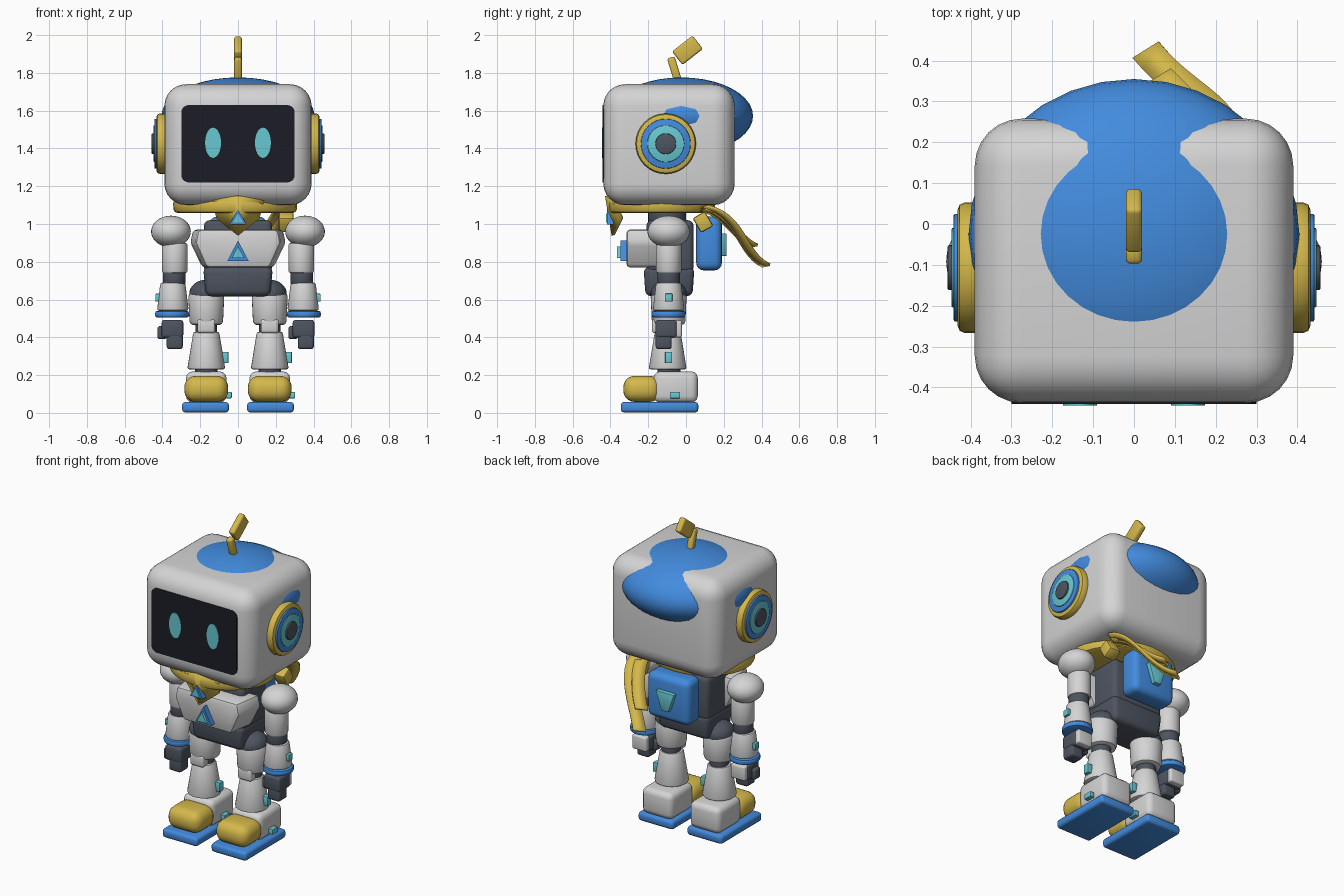
import bpy, bmesh, math
from mathutils import Matrix, Vector
from mathutils.geometry import interpolate_bezier

if "Cube" in bpy.data.objects:
    bpy.data.objects.remove(bpy.data.objects["Cube"], do_unlink=True)


def material(name, rgb):
    m = bpy.data.materials.new(name)
    m.use_nodes = True
    m.diffuse_color = (*rgb, 1)
    node = next(n for n in m.node_tree.nodes if n.type == 'BSDF_PRINCIPLED')
    node.inputs["Base Color"].default_value = (*rgb, 1)
    return m


WHITE = material("shell white", (.66, .66, .66))
BLUE = material("bright blue", (.055, .26, .73))
GOLD = material("scarf gold", (.66, .48, .07))
TEAL = material("glow teal", (.14, .58, .64))
GREY = material("joint grey", (.075, .088, .115))
BLACK = material("screen black", (.012, .012, .02))


def finish(name, bm, mat, bevel=0, segs=3, thick=0):
    """Bevel sharp edges, make the object and smooth it by angle."""
    bmesh.ops.recalc_face_normals(bm, faces=bm.faces)
    if bevel:
        sharp = [e for e in bm.edges if e.calc_face_angle(0) > .6]
        bmesh.ops.bevel(bm, geom=sharp, offset=bevel, segments=segs,
                        profile=.5, affect='EDGES', clamp_overlap=True)
    me = bpy.data.meshes.new(name)
    bm.to_mesh(me)
    bm.free()
    me.materials.append(mat)
    ob = bpy.data.objects.new(name, me)
    bpy.context.collection.objects.link(ob)
    bpy.ops.object.select_all(action='DESELECT')
    ob.select_set(True)
    bpy.context.view_layer.objects.active = ob
    bpy.ops.object.shade_smooth_by_angle(angle=math.radians(35))
    if thick:
        mod = ob.modifiers.new("thickness", 'SOLIDIFY')
        mod.thickness = thick
        mod.offset = 0
    return ob


def box(name, mat, centre, size, bevel=.015, segs=3, tilt=0, foot=1):
    """Box; tilt turns it about x, foot scales its lower end."""
    bm = bmesh.new()
    bmesh.ops.create_cube(bm, size=1)
    for v in bm.verts:
        k = foot if v.co.z < 0 else 1
        v.co = Vector((v.co.x * size[0] * k, v.co.y * size[1] * k, v.co.z * size[2]))
    bm.transform(Matrix.Translation(centre) @ Matrix.Rotation(math.radians(tilt), 4, 'X'))
    return finish(name, bm, mat, bevel, segs)


def cyl(name, mat, centre, r_low, r_top, height, bevel=.012, side=0, stretch=1):
    """Upright cone or cylinder; side = +-1 lays it along x."""
    bm = bmesh.new()
    bmesh.ops.create_cone(bm, cap_ends=True, segments=32, radius1=r_low,
                          radius2=r_top, depth=height)
    bm.transform(Matrix.Translation(centre) @ Matrix.Rotation(side * math.pi / 2, 4, 'Y')
                 @ Matrix.Diagonal((stretch, 1, 1, 1)))
    return finish(name, bm, mat, bevel, 2)


def ball(name, mat, centre, radii):
    bm = bmesh.new()
    bmesh.ops.create_uvsphere(bm, u_segments=32, v_segments=20, radius=1)
    bm.transform(Matrix.Translation(centre) @ Matrix.Diagonal((*radii, 1)))
    return finish(name, bm, mat)


def prism(name, mat, outline, y_front, y_back, bevel=0, front=1):
    """Outline in x and z, extruded along y; front scales the front end in x."""
    bm = bmesh.new()
    a = [bm.verts.new((x * front, y_front, z)) for x, z in outline]
    b = [bm.verts.new((x, y_back, z)) for x, z in outline]
    bm.faces.new(a)
    bm.faces.new(b)
    for i in range(len(a)):
        j = (i + 1) % len(a)
        bm.faces.new((a[i], a[j], b[j], b[i]))
    return finish(name, bm, mat, bevel, 2)


def triangle(half, low, high):
    return [(-half, low), (half, low), (0, high)]


def ribbon(name, points, width):
    """Flat cloth tail along a Bezier path."""
    bm = bmesh.new()
    rows = [[bm.verts.new(p + o) for o in (-width, width)]
            for p in interpolate_bezier(*[Vector(p) for p in points], 14)]
    for (a, b), (c, d) in zip(rows, rows[1:]):
        bm.faces.new((a, b, d, c))
    return finish(name, bm, GOLD, thick=.014)


# Head, cap, screen and eyes
box("head", WHITE, (0, -.09, 1.42), (.78, .696, .64), .115, 6)
ball("blue_cap", BLUE, (0, -.025, 1.572), (.405, .38, .204))
bm = bmesh.new()
bmesh.ops.create_cube(bm, size=1)
bm.transform(Matrix.Translation((0, -.43, 1.425)) @ Matrix.Diagonal((.6, .022, .41, 1)))
corners = [e for e in bm.edges if abs(e.verts[0].co.y - e.verts[1].co.y) > .01]
bmesh.ops.bevel(bm, geom=corners, offset=.04, segments=5, profile=.5, affect='EDGES')
finish("face_screen", bm, BLACK)

for s, label in ((1, "left"), (-1, "right")):
    eye = [(s * .132 + .042 * math.cos(a), 1.43 + .08 * math.sin(a))
           for a in (i * math.tau / 32 for i in range(32))]
    prism(label + "_eye", TEAL, eye, -.444, -.438)
    # Ear discs stacked outward
    for part, mat, r, x0, x1 in (("rim", GOLD, .16, .36, .432), ("disc", BLUE, .132, .4, .442),
                                 ("glow", TEAL, .098, .41, .447), ("hub", GREY, .055, .42, .457)):
        cyl(f"{label}_ear_{part}", mat, (s * (x0 + x1) / 2, -.107, 1.425),
            r, r, x1 - x0, .018 if part == "rim" else .005, side=s)

# Antenna
box("antenna_stem", GOLD, (0, -.06, 1.815), (.04, .042, .14), .012, 3, 17)
box("antenna_tip", GOLD, (0, .008, 1.92), (.04, .138, .09), .012, 3, 38)

# Neck and scarf
cyl("neck", GREY, (0, -.1, 1.05), .1, .1, .14)
cyl("scarf_collar", GOLD, (-.015, -.13, 1.093), .28, .285, .07, .02, stretch=1.16)
bm = bmesh.new()
top, tip = bm.verts.new((0, -.42, 1.15)), bm.verts.new((0, -.385, .94))
for s in (1, -1):
    outer = [bm.verts.new((s * .135, -.385, 1.13)), bm.verts.new((s * .11, -.34, 1.03))]
    bm.faces.new((top, outer[0], outer[1], tip))
finish("scarf_front", bm, GOLD, thick=.018)
prism("scarf_gem", BLUE, triangle(.045, .998, 1.078), -.418, -.385)
prism("scarf_gem_glow", TEAL, triangle(.026, 1.009, 1.056), -.423, -.41)
box("scarf_knot", GOLD, (.255, .09, 1.01), (.08, .075, .09), .012, 2, 30)
across = Vector((.032, .02, .004))
ribbon("scarf_tail_long", [(.26, .1, 1.09), (.25, .3, 1.04), (.14, .29, .84), (.03, .425, .78)], across)
ribbon("scarf_tail_short", [(.23, .09, 1.08), (.2, .22, 1.05), (.15, .27, .92), (.06, .36, .885)], across)

# Body
box("torso", GREY, (0, -.085, .88), (.36, .25, .28), .03)
box("pelvis", GREY, (0, -.09, .695), (.37, .27, .155), .03, 3, 0, .92)
prism("chest_plate", WHITE, [(-.24, .97), (-.255, .9), (-.19, .77), (.19, .77), (.255, .9), (.24, .97)],
      -.315, -.13, .018, .88)
prism("chest_emblem", BLUE, triangle(.056, .805, .912), -.348, -.31)
prism("chest_emblem_glow", TEAL, triangle(.034, .82, .882), -.365, -.34)
box("backpack", BLUE, (0, .122, .897), (.3, .136, .285), .04, 4)
prism("backpack_badge", TEAL, [(-.065, .95), (.065, .95), (.025, .83), (-.025, .83)], .215, .18, .006)

for s, label in ((1, "left"), (-1, "right")):
    # Arm
    x, y = s * .345, -.092
    ball(label + "_shoulder", WHITE, (s * .355, y, .96), (.105, .112, .084))
    cyl(label + "_upper_arm", WHITE, (s * .335, y, .82), .068, .068, .16)
    cyl(label + "_elbow", GREY, (s * .338, y, .72), .06, .06, .09)
    cyl(label + "_forearm", WHITE, (x, y, .615), .084, .066, .15)
    cyl(label + "_cuff", BLUE, (x + s * .004, y, .522), .09, .09, .035)
    box(label + "_forearm_light", TEAL, (s * .426, y, .61), (.022, .04, .042), .004, 2)
    hx = s * .347
    box(label + "_palm", GREY, (hx, -.105, .445), (.115, .115, .095), .016)
    box(label + "_fingers", GREY, (hx + .012, -.118, .38), (.085, .085, .085), .014)
    box(label + "_thumb", GREY, (hx - .055, -.115, .425), (.05, .06, .07), .014)
    box(label + "_hand_back", WHITE, (hx, -.052, .445), (.1, .06, .09), .01)
    # Leg
    x = s * .168
    ball(label + "_hip", GREY, (x, y, .63), (.09, .095, .075))
    cyl(label + "_thigh", WHITE, (x, y, .55), .088, .096, .17, .02)
    cyl(label + "_knee", GREY, (x, y, .44), .056, .056, .1)
    box(label + "_kneecap", WHITE, (x, -.15, .46), (.095, .06, .075), .014)
    cyl(label + "_shin", WHITE, (x, -.097, .33), .101, .068, .2)
    cyl(label + "_ankle", GREY, (x, -.09, .22), .06, .06, .04, 0)
    box(label + "_shin_light", TEAL, (x + .1, y, .293), (.035, .038, .06), .004, 2)
    # Foot
    box(label + "_heel", WHITE, (x, -.055, .137), (.215, .235, .165), .035)
    box(label + "_toe_cap", GOLD, (x, -.232, .127), (.232, .2, .138), .06, 5)
    box(label + "_sole", BLUE, (s * .172, -.14, .03), (.248, .41, .056), .018)
    box(label + "_foot_light", TEAL, (x + .12, -.058, .094), (.03, .055, .034), .004, 2)
